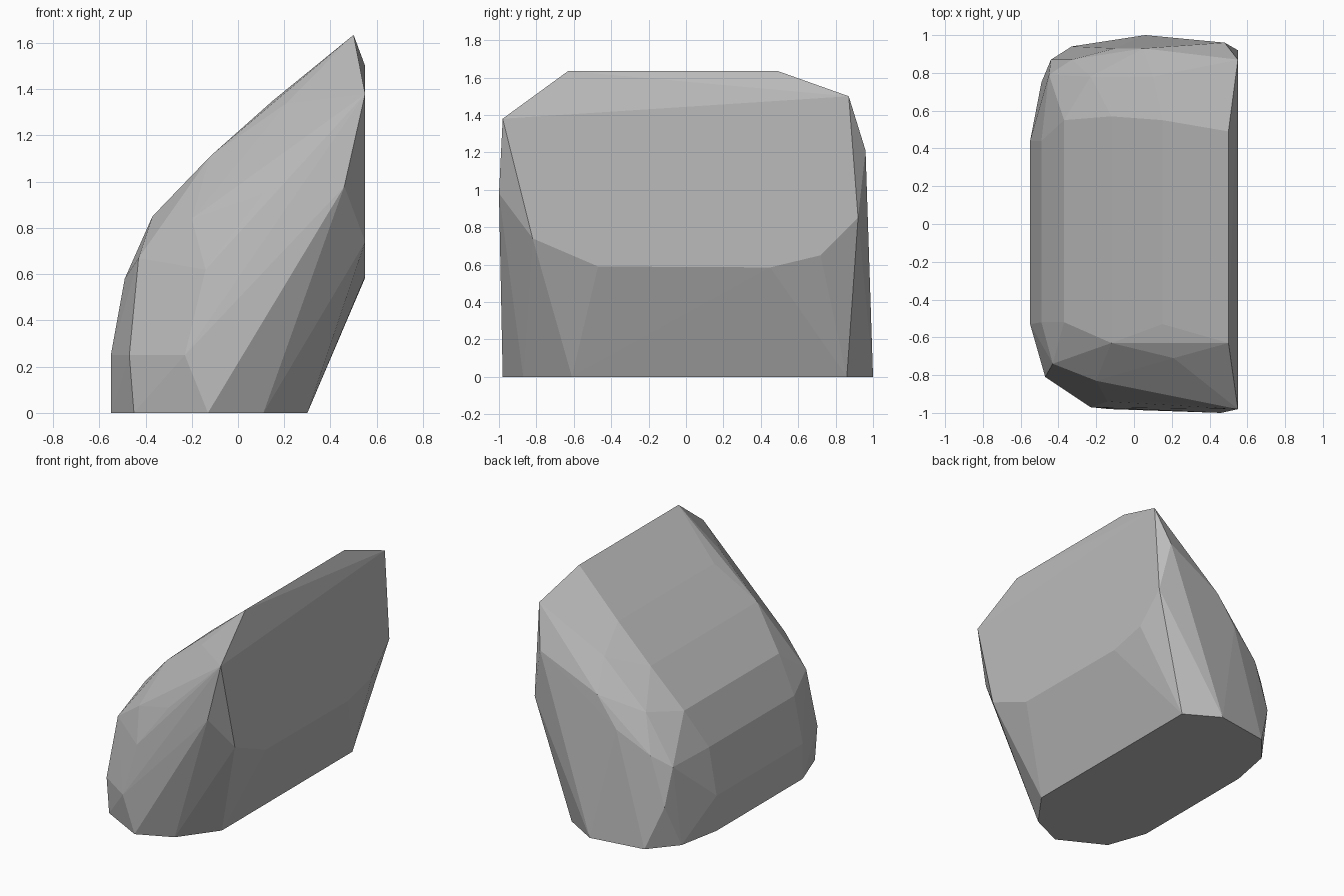
import bpy
import bmesh

default_cube = bpy.data.objects.get("Cube")
if default_cube:
    bpy.data.objects.remove(default_cube, do_unlink=True)


def make_material(name, colour):
    material = bpy.data.materials.new(name)
    material.use_nodes = True
    material.diffuse_color = colour
    shader = next(n for n in material.node_tree.nodes if n.type == "BSDF_PRINCIPLED")
    shader.inputs["Base Color"].default_value = colour
    return material


def at_height(z, outline):
    """Lift a flat x-y outline to one height."""
    return [(x, y, z) for x, y in outline]


def at_side(x, outline):
    """Stand a y-z outline up at one x position."""
    return [(x, y, z) for y, z in outline]


def spanning(profile):
    """Run each x-z profile point from its front y to its back y."""
    points = []
    for x, z, front, back in profile:
        points += [(x, front, z), (x, back, z)]
    return points


def build_faceted_stone(name, corner_groups, material):
    """Wrap the groups of chipped corners in one flat-faced convex body."""
    bm = bmesh.new()
    for group in corner_groups:
        for corner in group:
            bm.verts.new(corner)
    hull = bmesh.ops.convex_hull(bm, input=bm.verts[:])
    unused = {item for item in hull["geom_interior"] + hull["geom_unused"]
              if isinstance(item, bmesh.types.BMVert)}
    bmesh.ops.delete(bm, geom=list(unused), context="VERTS")
    bmesh.ops.recalc_face_normals(bm, faces=bm.faces[:])
    for face in bm.faces:
        face.smooth = False
    mesh = bpy.data.meshes.new(name)
    bm.to_mesh(mesh)
    bm.free()
    mesh.materials.append(material)
    stone = bpy.data.objects.new(name, mesh)
    bpy.context.collection.objects.link(stone)
    return stone


# Flat underside the stone rests on
underside = at_height(0, [
    (.3, -.61), (.3, .86), (.06, 1), (-.33, .94), (-.49, .75),
    (-.55, .44), (-.55, -.53), (-.45, -.81), (-.13, -.98), (.11, -.87),
])

# Broad upright cleaved side
cleaved_side = at_side(.55, [
    (-.98, 1.38), (-.82, .74), (-.47, .59), (.45, .585),
    (.72, .65), (.92, .85), (.87, 1.5),
])

# Curved slope climbing from the low side to the top ridge
long_slope = spanning([
    (-.55, .25, -.53, .44),
    (-.49, .58, -.52, .44),
    (-.37, .85, -.52, .55),
    (-.12, 1.11, -.63, .57),
    (.15, 1.35, -.53, .55),
    (.5, 1.635, -.63, .49),
])

# Chipped corners on the front end
front_chips = [
    (-.47, -.81, .25), (-.23, -.97, .25), (-.43, -.74, .67),
    (-.14, -.94, .62), (-.2, -.83, .84), (.11, -.94, .95),
    (.21, -.71, 1.34), (.46, -1, .98),
]

# Chipped corners on the back end
back_chips = [
    (-.44, .87, .3), (-.45, .79, .56), (-.33, .87, .64), (-.2, .92, .52),
    (-.23, .78, .89), (-.1, .93, .79), (.05, .93, 1), (.1, .78, 1.2),
    (.48, .96, 1.21),
]

stone_grey = make_material("stone grey", (.5, .5, .5, 1))
build_faceted_stone(
    "faceted_stone",
    [underside, cleaved_side, long_slope, front_chips, back_chips],
    stone_grey,
)
